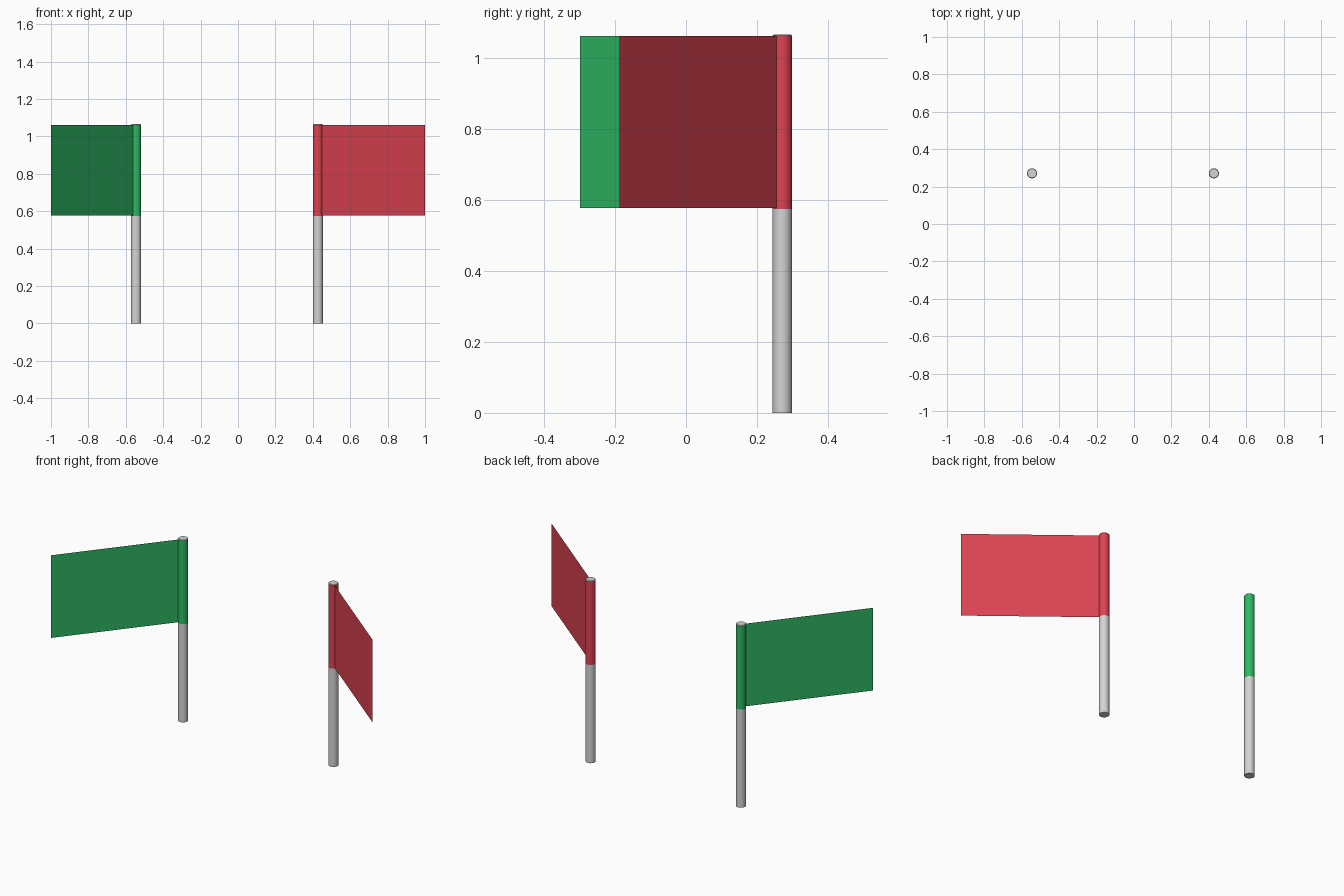
import bpy, bmesh, math
from mathutils import Vector

if "Cube" in bpy.data.objects:
    bpy.data.objects.remove(bpy.data.objects["Cube"])

POLE_R, POLE_H = 0.027, 1.065
FLAG_LOW, FLAG_TOP = 0.577, 1.06


def material(name, rgb):
    m = bpy.data.materials.new(name)
    m.diffuse_color = (*rgb, 1)
    m.use_nodes = True
    m.node_tree.nodes["Principled BSDF"].inputs["Base Color"].default_value = m.diffuse_color
    return m


def finish(bm, name, mats):
    mesh = bpy.data.meshes.new(name)
    bm.to_mesh(mesh)
    bm.free()
    for m in mats:
        mesh.materials.append(m)
    ob = bpy.data.objects.new(name, mesh)
    bpy.context.collection.objects.link(ob)
    return ob


def lathe_pole(name, x, y, cloth, sides=32):
    # rings up the pole: grey shaft, coloured sleeve, softened grey tip
    profile = [(POLE_R, 0), (POLE_R, FLAG_LOW - 0.003),
               (POLE_R, POLE_H - 0.003), (POLE_R - 0.003, POLE_H)]
    bm = bmesh.new()
    rings = [[bm.verts.new((x + r * math.cos(i * math.tau / sides),
                            y + r * math.sin(i * math.tau / sides), z))
              for i in range(sides)] for r, z in profile]
    for k in range(len(rings) - 1):
        for i in range(sides):
            j = (i + 1) % sides
            f = bm.faces.new((rings[k][i], rings[k][j],
                              rings[k + 1][j], rings[k + 1][i]))
            f.material_index = 1 if k == 1 else 0
    bm.faces.new(rings[0][::-1])
    bm.faces.new(rings[-1])
    ob = finish(bm, name, [grey, cloth])
    bpy.ops.object.select_all(action='DESELECT')
    bpy.context.view_layer.objects.active = ob
    ob.select_set(True)
    bpy.ops.object.shade_smooth_by_angle(angle=math.radians(30))


def flag(name, pole, tip, cloth):
    # single sheet running out radially from the pole surface
    a, b = Vector(pole), Vector(tip)
    a = a + (b - a).normalized() * (POLE_R - 0.001)
    bm = bmesh.new()
    bm.faces.new([bm.verts.new(c) for c in (
        (a.x, a.y, FLAG_LOW), (b.x, b.y, FLAG_LOW),
        (b.x, b.y, FLAG_TOP), (a.x, a.y, FLAG_TOP))])
    finish(bm, name, [cloth])


grey = material("pole_grey", (0.66, 0.66, 0.66))
green = material("flag_green", (0.027, 0.48, 0.127))
red = material("flag_red", (0.716, 0.056, 0.085))

# the two flags on their poles
for label, pole, tip, cloth in (
        ("green", (-0.545, 0.271), (-1.0, -0.298), green),
        ("red", (0.427, 0.271), (1.0, -0.187), red)):
    lathe_pole(label + "_flag_pole", *pole, cloth)
    flag(label + "_flag_cloth", pole, tip, cloth)
